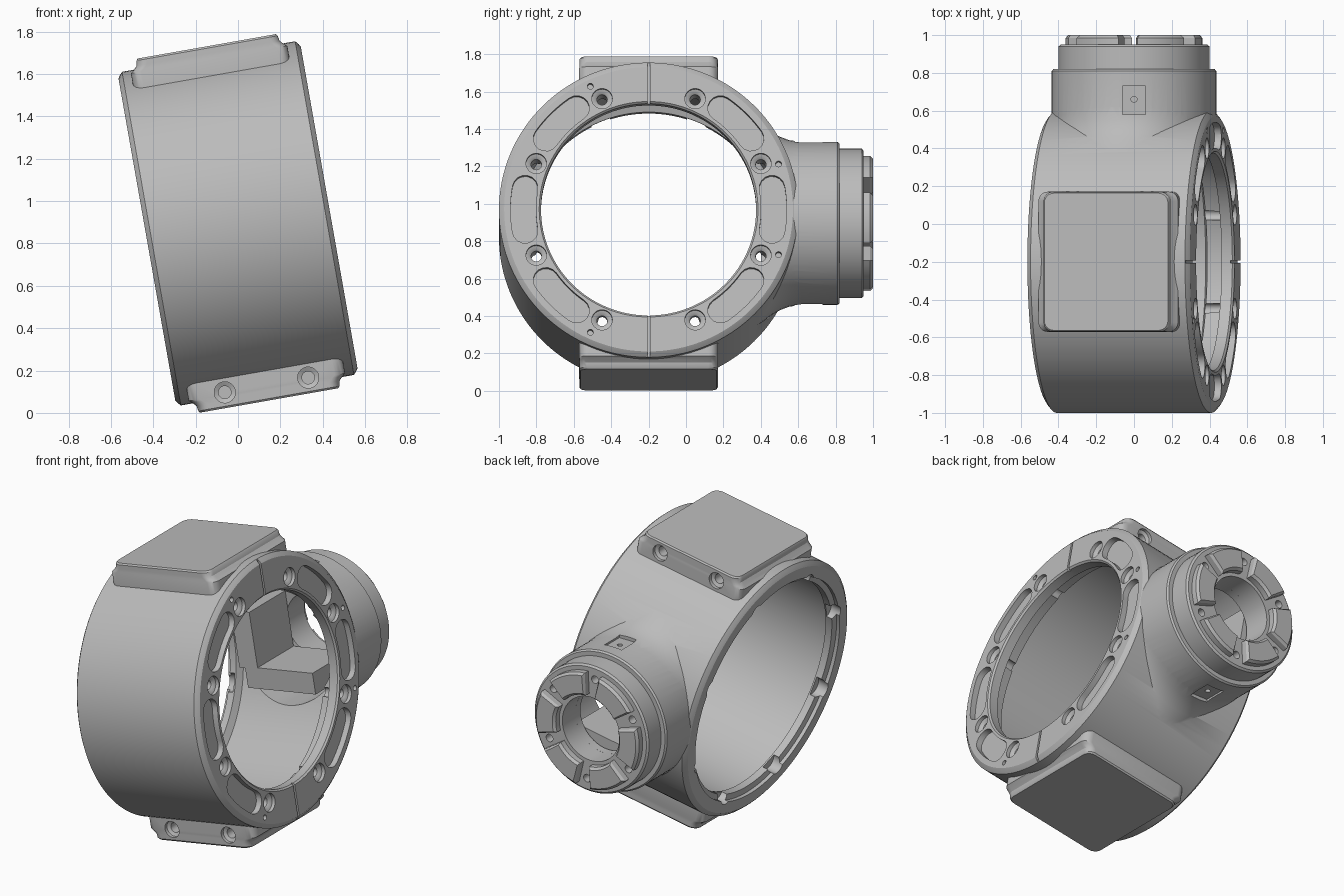
import bpy, bmesh
from math import sin, cos, pi, radians
from mathutils import Matrix, Vector

cube = bpy.data.objects.get("Cube")
if cube:
    bpy.data.objects.remove(cube)

grey = bpy.data.materials.new("plain grey")
grey.use_nodes = True
grey.diffuse_color = (0.5, 0.5, 0.5, 1)
grey.node_tree.nodes["Principled BSDF"].inputs["Base Color"].default_value = (0.5, 0.5, 0.5, 1)

TILT = Matrix.Rotation(radians(-10), 4, 'Y')
PLACE = Matrix.Translation((0, -0.2, 0.895)) @ TILT
W = 0.437  # half width of the ring


def at(axis, h, u, v):
    """Point at height h along the axis, u and v across it."""
    return Vector({'X': (h, u, v), 'Y': (u, h, v), 'Z': (u, v, h)}[axis])


def loft(name, rings, closed=False):
    bm = bmesh.new()
    loops = [[bm.verts.new(p) for p in ring] for ring in rings]
    n = len(loops[0])
    pairs = list(zip(loops, loops[1:]))
    if closed:
        pairs.append((loops[-1], loops[0]))
    else:
        bm.faces.new(loops[0])
        bm.faces.new(loops[-1])
    for a, b in pairs:
        for i in range(n):
            j = (i + 1) % n
            bm.faces.new((a[i], a[j], b[j], b[i]))
    bmesh.ops.recalc_face_normals(bm, faces=bm.faces)
    mesh = bpy.data.meshes.new(name)
    bm.to_mesh(mesh)
    bm.free()
    mesh.materials.append(grey)
    obj = bpy.data.objects.new(name, mesh)
    bpy.context.collection.objects.link(obj)
    return obj


def lathe(name, profile, axis, centre=(0, 0), n=32, closed=False):
    turns = [2 * pi * i / n for i in range(n)]
    return loft(name, [[at(axis, h, centre[0] + r * cos(t), centre[1] + r * sin(t))
                        for t in turns] for h, r in profile], closed)


def box(name, lo, hi):
    return loft(name, [[Vector((x, y, z)) for x, y in
                        ((lo[0], lo[1]), (hi[0], lo[1]), (hi[0], hi[1]), (lo[0], hi[1]))]
                       for z in (lo[2], hi[2])])


def polar(r, degrees):
    return r * cos(radians(degrees)), r * sin(radians(degrees))


def sector(r0, r1, mid, half, steps=10):
    """Outline of a ring sector."""
    sweep = [mid - half + 2 * half * i / steps for i in range(steps + 1)]
    return [polar(r1, a) for a in sweep] + [polar(r0, a) for a in reversed(sweep)]


def arc_slot(r, width, mid, half, steps=12):
    """Outline of a curved slot with rounded ends."""
    sweep = [mid - half + 2 * half * i / steps for i in range(steps + 1)]
    pts = [polar(r + width, a) for a in sweep]
    for end, sign, side in ((sweep[-1], 1, 0), (sweep[0], -1, 180)):
        c = polar(r, end)
        for k in range(1, 8):
            d = polar(width, end + side + k * 22.5)
            pts.append((c[0] + d[0], c[1] + d[1]))
        if sign == 1:
            pts += [polar(r - width, a) for a in reversed(sweep)]
    return pts


def rounded_rect(hx, hy, r):
    pts = []
    for q, (sx, sy) in enumerate(((1, 1), (-1, 1), (-1, -1), (1, -1))):
        for k in range(7):
            d = polar(r, q * 90 + k * 15)
            pts.append((sx * (hx - r) + d[0], sy * (hy - r) + d[1]))
    return pts


def combine(target, tools, operation):
    bpy.context.view_layer.objects.active = target
    for tool in tools:
        tool.hide_render = True
        mod = target.modifiers.new("combine", 'BOOLEAN')
        mod.operation, mod.solver, mod.object = operation, 'EXACT', tool
        bpy.ops.object.modifier_apply(modifier=mod.name)
        bpy.data.objects.remove(tool)


# Ring body with chamfered rims
rim = [(W, 0.772), (W - 0.008, 0.784), (W - 0.022, 0.8)]
housing = lathe("ring_housing", [(-h, r) for h, r in rim] + rim[::-1], 'X', n=128)

# Mounting pads above and below, with a small fillet towards the rims
pad_levels = [(0.6, 0.375, 0.373), (0.785, 0.375, 0.371), (0.797, 0.36, 0.37), (0.815, 0.343, 0.37),
              (0.84, 0.338, 0.37), (0.849, 0.332, 0.363)]
parts = []
for side in (1, -1):
    parts.append(loft("mount_pad", [[Vector((x, y, side * z)) for x, y in rounded_rect(hx, hy, 0.05)]
                                    for z, hx, hy in pad_levels]))

# Neck flare and hub body on the back
flare = [(0.5, 0.615), (0.56, 0.565), (0.62, 0.522), (0.66, 0.49), (0.70, 0.466),
         (0.75, 0.446), (0.82, 0.436)]
parts.append(loft("neck_flare", [[Vector((0.432 * cos(t * pi / 32), y, rz * sin(t * pi / 32)))
                                  for t in range(64)] for y, rz in flare]))
parts.append(lathe("hub_body", [(0.77, 0.436), (1.01, 0.436), (1.02, 0.427)], 'Y', n=96))
combine(housing, parts, 'UNION')

# Stepped bore through the ring and hollow in the hub
cuts = [lathe("bore", [(-0.5, 0.70), (-0.415, 0.70), (-0.405, 0.668), (-0.36, 0.668), (-0.34, 0.71),
                       (0.26, 0.71), (0.28, 0.645), (0.36, 0.635), (0.37, 0.575), (0.427, 0.575),
                       (0.477, 0.625)], 'X', n=128),
        lathe("hub_hollow", [(0.5, 0.36), (0.95, 0.36), (0.97, 0.2), (1.1, 0.2)], 'Y', n=64)]

# Bolt holes on the flange and scallops on the opposite rim
for k in range(8):
    a = 22.5 + 45 * k
    cuts.append(lathe("bolt_hole", [(0.2, 0.028), (0.4, 0.028), (0.41, 0.04), (0.415, 0.055),
                                    (0.47, 0.055)], 'X', polar(0.65, a), 24))
    cuts.append(lathe("scallop", [(-0.5, 0.055), (-0.37, 0.055)], 'X', polar(0.663, a), 24))

# Curved pockets, split lines and pin holes on the flange
for a in (0, 45, 135, 180, 225, 315):
    cuts.append(loft("pocket", [[at('X', h, *p) for p in arc_slot(0.67, 0.068, a, 10)]
                                for h in (0.4, 0.47)]))
for side in (1, -1):
    z0, z1 = sorted((side * 0.5, side * 0.85))
    cuts.append(box("split_line", (0.417, -0.007, z0), (0.5, 0.007, z1)))
    for a in (19.5, 115):
        cuts.append(lathe("pin_hole", [(0.4, 0.016), (0.47, 0.016)], 'X', polar(0.737, side * a), 16))

    # Side holes in the mounting pads
    for x in (0.2, -0.2):
        steps = ((0.45, 0.05), (0.35, 0.05), (0.34, 0.03), (0.27, 0.03))
        cuts.append(lathe("pad_hole", [(side * h, r) for h, r in steps], 'Y', (x, side * 0.775), 24))

    # Flat sensor recesses above and below the hub
    z0, z1 = sorted((side * 0.42, side * 0.5))
    for tag in (box("recess", (-0.06, 0.78, z0), (0.06, 0.93, z1)),
                lathe("recess_hole", [(side * 0.39, 0.016), (side * 0.46, 0.016)], 'Z', (0, 0.86), 16)):
        tag.data.transform(TILT.inverted())
        cuts.append(tag)
combine(housing, cuts, 'DIFFERENCE')

# Hub flange tube with bolt holes
flange = lathe("hub_flange", [(1.0, 0.40), (1.14, 0.40), (1.15, 0.388), (1.15, 0.2), (1.0, 0.2)],
               'Y', n=96, closed=True)
combine(flange, [lathe("flange_hole", [(1.08, 0.024), (1.2, 0.024)], 'Y', polar(0.32, 25 + 60 * k), 16)
                 for k in range(6)], 'DIFFERENCE')

# Raised drive pads on the hub face
made = [housing, flange]
for k in range(6):
    mid = 60 * k - 5
    levels = ((1.14, 0.222, 0.362, 22), (1.185, 0.222, 0.362, 22), (1.2, 0.236, 0.348, 20))
    made.append(loft("drive_pad", [[at('Y', h, *p) for p in sector(r0, r1, mid, half)]
                                   for h, r0, r1, half in levels]))

# Shelf and side block inside the hub hollow
made.append(box("inner_shelf", (-0.26, 0.6, -0.27), (0.22, 0.96, -0.14)))
made.append(box("inner_side_block", (-0.3, 0.6, -0.15), (-0.17, 0.96, 0.2)))

# Tilt, place and shade
bpy.ops.object.select_all(action='DESELECT')
for obj in made:
    obj.data.transform(PLACE)
    obj.select_set(True)
bpy.context.view_layer.objects.active = housing
bpy.ops.object.shade_smooth_by_angle(angle=radians(30))
